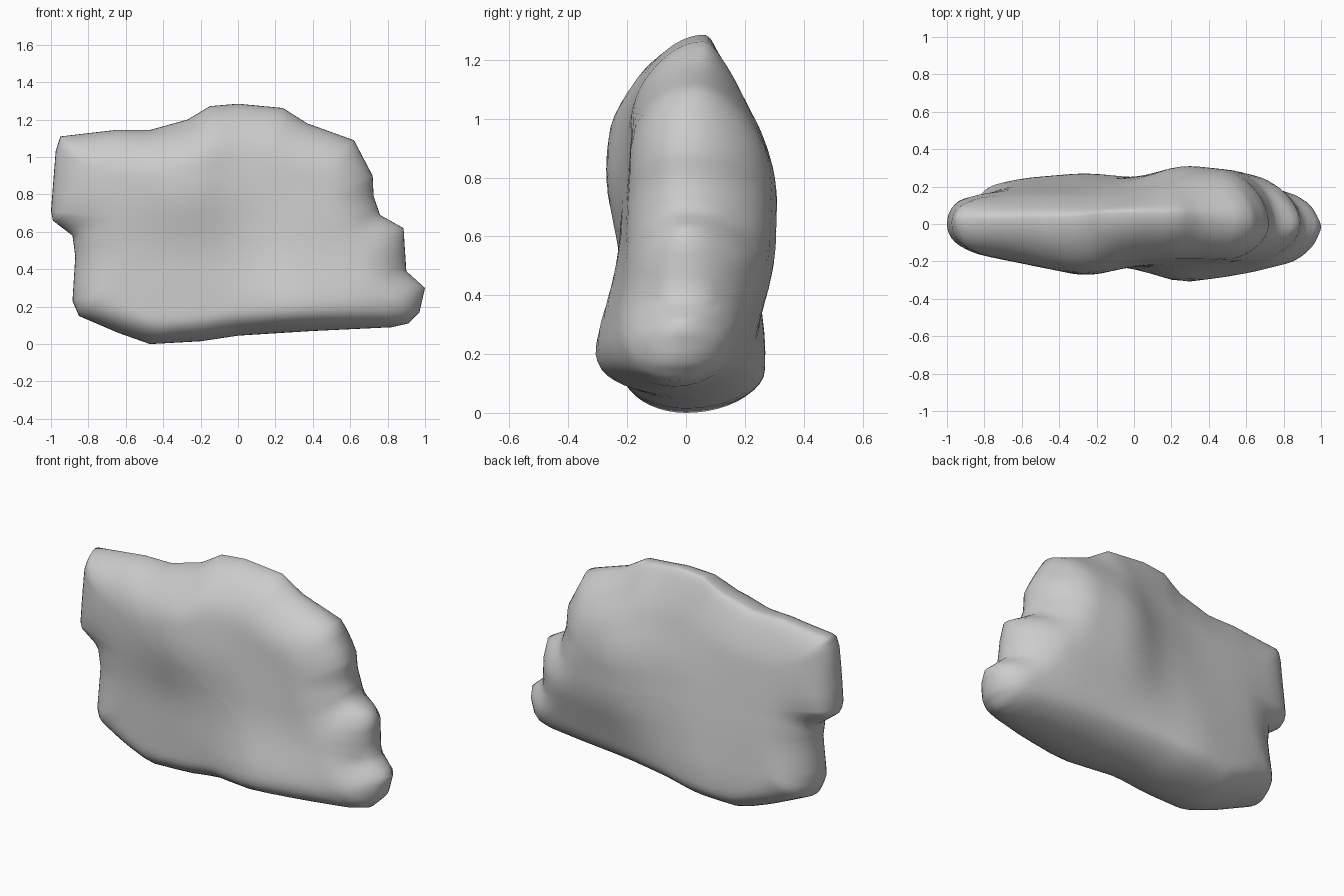
import bpy, bmesh, math
from mathutils import Vector

if "Cube" in bpy.data.objects:
    bpy.data.objects.remove(bpy.data.objects["Cube"])

# front outline of the boulder (x, z), clockwise from top left
OUTLINE = [Vector(p) for p in [
    (-.95, 1.11), (-.78, 1.13), (-.65, 1.145), (-.47, 1.145), (-.27, 1.20), (-.15, 1.272),
    (0, 1.285), (.24, 1.262), (.37, 1.18), (.62, 1.09), (.72, .90), (.725, .79),
    (.76, .69), (.885, .62), (.90, .39), (1.0, .30), (.97, .17), (.91, .11), (.82, .09),
    (.4, .07), (0, .045), (-.2, .015), (-.47, 0), (-.64, .06), (-.85, .15), (-.885, .23),
    (-.87, .47), (-.885, .58), (-.99, .66), (-1.0, .71), (-.975, 1.03)]]

# depth of the front and back faces on a coarse x / z grid
GX = [-1, -.6, -.25, 0, .25, .6, 1]
GZ = [0, .2, .5, .8, 1.05, 1.29]
FRONT = [[.13, .20, .22, .22, .29, .25, .15],
         [.13, .20, .22, .24, .33, .28, .17],
         [.13, .19, .22, .22, .24, .20, .16],
         [.13, .215, .29, .23, .20, .19, .14],
         [.13, .20, .26, .19, .18, .18, .14],
         [.12, .15, .16, .12, .12, .13, .12]]
BACK = [[.14, .23, .26, .22, .17, .15, .11],
        [.16, .25, .28, .25, .22, .19, .13],
        [.16, .22, .24, .25, .31, .28, .18],
        [.14, .18, .19, .23, .32, .28, .15],
        [.13, .14, .14, .17, .22, .24, .14],
        [.11, .11, .11, .13, .14, .14, .11]]


def clamp(v):
    return min(max(v, 0), 1)


def cell(values, v):
    v = min(max(v, values[0]), values[-1])
    i = max(k for k in range(len(values) - 1) if values[k] <= v)
    return i, (v - values[i]) / (values[i + 1] - values[i])


def depth(grid, x, z):
    i, s = cell(GX, x)
    j, t = cell(GZ, z)
    low = grid[j][i] * (1 - s) + grid[j][i + 1] * s
    high = grid[j + 1][i] * (1 - s) + grid[j + 1][i + 1] * s
    return low * (1 - t) + high * t


def soft_depth(grid, p):
    # average over a small patch to blur the grid creases
    steps = (-.08, -.04, 0, .04, .08)
    return sum(depth(grid, p.x + a, p.y + b) for a in steps for b in steps) / 25


def edge_distance(p):
    best = 9
    for a, b in zip(OUTLINE, OUTLINE[1:] + OUTLINE[:1]):
        t = clamp((p - a).dot(b - a) / (b - a).length_squared)
        best = min(best, (p - a.lerp(b, t)).length)
    return best


def ridge(p):
    # y of the rim: back along the top, forward along the lower right
    forward = clamp((p.x + .1) / .4) * clamp((.4 - p.y) / .25)
    return .06 * clamp((p.y - 1) / .28) - .04 * forward


def surface(p, grid, side):
    # round the slab off towards its outline, tighter at the bottom and left
    radius = .13 + .12 * clamp((p.y - .15) / .3) * clamp((p.x + 1) / .3)
    t = min(edge_distance(p) / radius, 1)
    f = math.sqrt(max(0, 1 - (1 - t) ** 2))
    return (p.x, ridge(p) * (1 - f) + side * f * soft_depth(grid, p), p.y)


# rings shrinking from the outline to the centre, on both faces
rim = [a.lerp(b, k / 3) for a, b in zip(OUTLINE, OUTLINE[1:] + OUTLINE[:1]) for k in range(3)]
centre, RINGS, n = Vector((0, .6)), 22, len(rim)
bm = bmesh.new()
edge = [bm.verts.new((p.x, ridge(p), p.y)) for p in rim]
for grid, side in ((FRONT, -1), (BACK, 1)):
    outer = edge
    for r in range(RINGS - 1, 0, -1):
        s = math.sin(r / RINGS * math.pi / 2)
        inner = [bm.verts.new(surface(centre.lerp(p, s), grid, side)) for p in rim]
        for k in range(n):
            bm.faces.new((outer[k], outer[(k + 1) % n], inner[(k + 1) % n], inner[k]))
        outer = inner
    pole = bm.verts.new(surface(centre, grid, side))
    for k in range(n):
        bm.faces.new((outer[k], outer[(k + 1) % n], pole))
bmesh.ops.recalc_face_normals(bm, faces=bm.faces)

mesh = bpy.data.meshes.new("boulder")
bm.to_mesh(mesh)
bm.free()
mesh.shade_smooth()
boulder = bpy.data.objects.new("boulder", mesh)
bpy.context.collection.objects.link(boulder)
